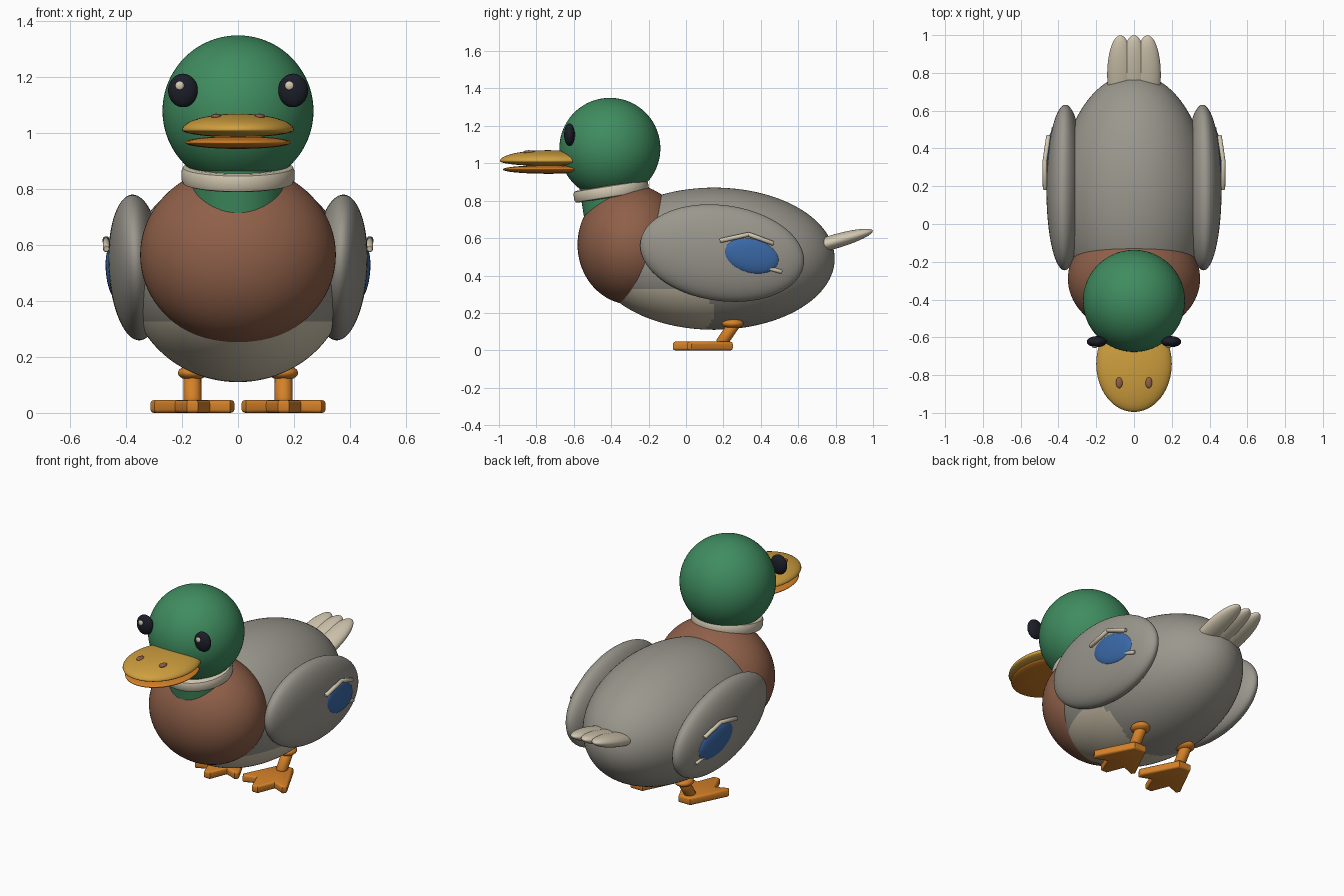
import bpy, bmesh, math
from mathutils import Vector

if "Cube" in bpy.data.objects:
    bpy.data.objects.remove(bpy.data.objects["Cube"])

R = math.radians


def material(name, hexcode):
    """Flat colour from an sRGB hex code."""
    def lin(c):
        c /= 255
        return c / 12.92 if c <= 0.04045 else ((c + 0.055) / 1.055) ** 2.4
    m = bpy.data.materials.new(name)
    m.diffuse_color = [lin(int(hexcode[i:i + 2], 16)) for i in (0, 2, 4)] + [1]
    m.use_nodes = True
    m.node_tree.nodes["Principled BSDF"].inputs["Base Color"].default_value = m.diffuse_color
    return m


GREEN = material("green", "3F8C5F")
BROWN = material("chestnut", "8F6049")
GREY = material("warm grey", "9A978D")
CREAM = material("cream", "D2C7B0")
GOLD = material("gold", "CF9F3E")
ORANGE = material("orange", "D58128")
DARK = material("near black", "1C1E28")
BLUE = material("blue", "3A69A8")


def finish(name, bm, mat, loc=(0, 0, 0), rot=(0, 0, 0), smooth=True):
    me = bpy.data.meshes.new(name)
    bmesh.ops.recalc_face_normals(bm, faces=bm.faces)
    bm.to_mesh(me)
    bm.free()
    me.materials.append(mat)
    me.polygons.foreach_set("use_smooth", [smooth] * len(me.polygons))
    ob = bpy.data.objects.new(name, me)
    ob.location = loc
    ob.rotation_euler = [R(a) for a in rot]
    bpy.context.collection.objects.link(ob)
    return ob


def ellipsoid(name, loc, radii, mat, rot=(0, 0, 0), seg=48, under=1.0):
    """Scaled sphere; 'under' flattens its lower half."""
    bm = bmesh.new()
    bmesh.ops.create_uvsphere(bm, u_segments=seg, v_segments=seg // 2, radius=1)
    for v in bm.verts:
        k = under if v.co.z < 0 else 1
        v.co = Vector((v.co.x * radii[0], v.co.y * radii[1], v.co.z * radii[2] * k))
    return finish(name, bm, mat, loc, rot)


def lathe(name, profile, loc, mat, rot=(0, 0, 0), seg=64):
    """Solid of revolution about z from (radius, height) points."""
    bm = bmesh.new()
    rings = [[bm.verts.new((r * math.cos(2 * math.pi * i / seg),
                            r * math.sin(2 * math.pi * i / seg), z))
              for i in range(seg)] for r, z in profile]
    for a, b in zip(rings, rings[1:]):
        for i in range(seg):
            j = (i + 1) % seg
            bm.faces.new((a[i], a[j], b[j], b[i]))
    bm.faces.new(rings[0])
    bm.faces.new(rings[-1])
    ob = finish(name, bm, mat, loc, rot)
    sharpen(ob)
    return ob


def rod(name, p, q, radius, mat, seg=24):
    """Round rod between two points."""
    p, q = Vector(p), Vector(q)
    d = q - p
    ob = lathe(name, [(radius * .75, -.3 * radius), (radius, 0),
                      (radius, d.length), (radius * .75, d.length + .3 * radius)],
               p, mat, seg=seg)
    ob.rotation_euler = d.to_track_quat('Z', 'Y').to_euler()
    return ob


def sharpen(ob):
    bpy.ops.object.select_all(action='DESELECT')
    ob.select_set(True)
    bpy.context.view_layer.objects.active = ob
    bpy.ops.object.shade_smooth_by_angle(angle=R(40))


# Body with a cream patch on the front of the belly
BC = Vector((0, .15, .49))
body = ellipsoid("body", BC, (.395, .645, .38), GREY, seg=128)
body.data.materials.append(CREAM)
for f in body.data.polygons:
    c = f.center + BC
    past = max(0, c.y + .13) / .28
    if c.z < .325 and past ** 2 + ((c.z - .2) / .15) ** 2 * (past > 0) < 1:
        f.material_index = 1

# Breast, neck, collar, head
ellipsoid("breast", (0, -.29, .565), (.35, .29, .32), BROWN, seg=80)
lathe("neck", [(.165, -.16), (.165, .08)], (0, -.4, .85), GREEN, rot=(9, 0, 0))
lathe("collar", [(.185, -.032), (.197, -.028), (.202, -.016), (.202, .016),
                 (.197, .028), (.185, .032)], (0, -.4, .85), CREAM, rot=(9, 0, 0))
ellipsoid("head", (0, -.407, 1.08), (.27, .27, .27), GREEN, seg=80)

# Bill
ellipsoid("upper_bill", (0, -.74, 1.012), (.2, .255, .058), GOLD, seg=64, under=.45)
ellipsoid("lower_bill", (0, -.735, .967), (.19, .245, .023), ORANGE, seg=64)

# Tail feathers
for i in (-1, 0, 1):
    ellipsoid(f"tail_feather_{i + 2}", (i * .072, .79, .58), (.07, .217, .038),
              CREAM, rot=(16, 0, 0))


def foot(name, x):
    """Webbed foot: half outline mirrored, extruded and rounded."""
    half = [(.04, .25), (.15, .03), (.135, .005), (.062, .035), (.02, -.07)]
    pts = half + [(-px, py) for px, py in reversed(half)]
    bm = bmesh.new()
    face = bm.faces.new([bm.verts.new((px, py, 0)) for px, py in pts])
    ext = bmesh.ops.extrude_face_region(bm, geom=[face])
    for v in ext["geom"]:
        if isinstance(v, bmesh.types.BMVert):
            v.co.z = .046
    flat = [e for e in bm.edges if abs(e.verts[0].co.z - e.verts[1].co.z) < 1e-5]
    bmesh.ops.bevel(bm, geom=flat, offset=.012, segments=3, profile=.5,
                    affect='EDGES')
    sharpen(finish(name, bm, ORANGE, (x, 0, 0)))


# Paired parts
for side, s in (("left", -1), ("right", 1)):
    # Eye, with the glint on the same side of both eyes
    ellipsoid(f"{side}_eye", (s * .197, -.623, 1.153), (.053, .029, .06), DARK)
    ellipsoid(f"{side}_eye_glint", (s * .196 - .012, -.648, 1.17),
              (.016, .008, .016), CREAM, seg=24)
    ellipsoid(f"{side}_nostril", (s * .078, -.84, 1.06), (.018, .03, .01),
              BROWN, seg=24)

    # Wing with blue patch and cream bars
    ellipsoid(f"{side}_wing", (s * .365, .193, .52), (.098, .441, .256), GREY,
              rot=(-8, s * 3, 0), seg=80)
    ellipsoid(f"{side}_wing_patch", (s * .443, .35, .505), (.027, .15, .092), BLUE,
              rot=(-14, s * 3, s * 5))
    bar = [(s * .471, .185, .587), (s * .472, .335, .62), (s * .453, .465, .572)]
    for i in (0, 1):
        rod(f"{side}_wing_bar_{i + 1}", bar[i], bar[i + 1], .012, CREAM)
    rod(f"{side}_wing_lower_bar", (s * .434, .44, .44), (s * .425, .51, .42),
        .011, CREAM)

    # Leg and foot
    x = s * .163
    ellipsoid(f"{side}_hip", (x, .25, .143), (.052, .058, .027), ORANGE)
    rod(f"{side}_leg", (x, .255, .135), (x, .19, .04), .032, ORANGE)
    foot(f"{side}_foot", x)
